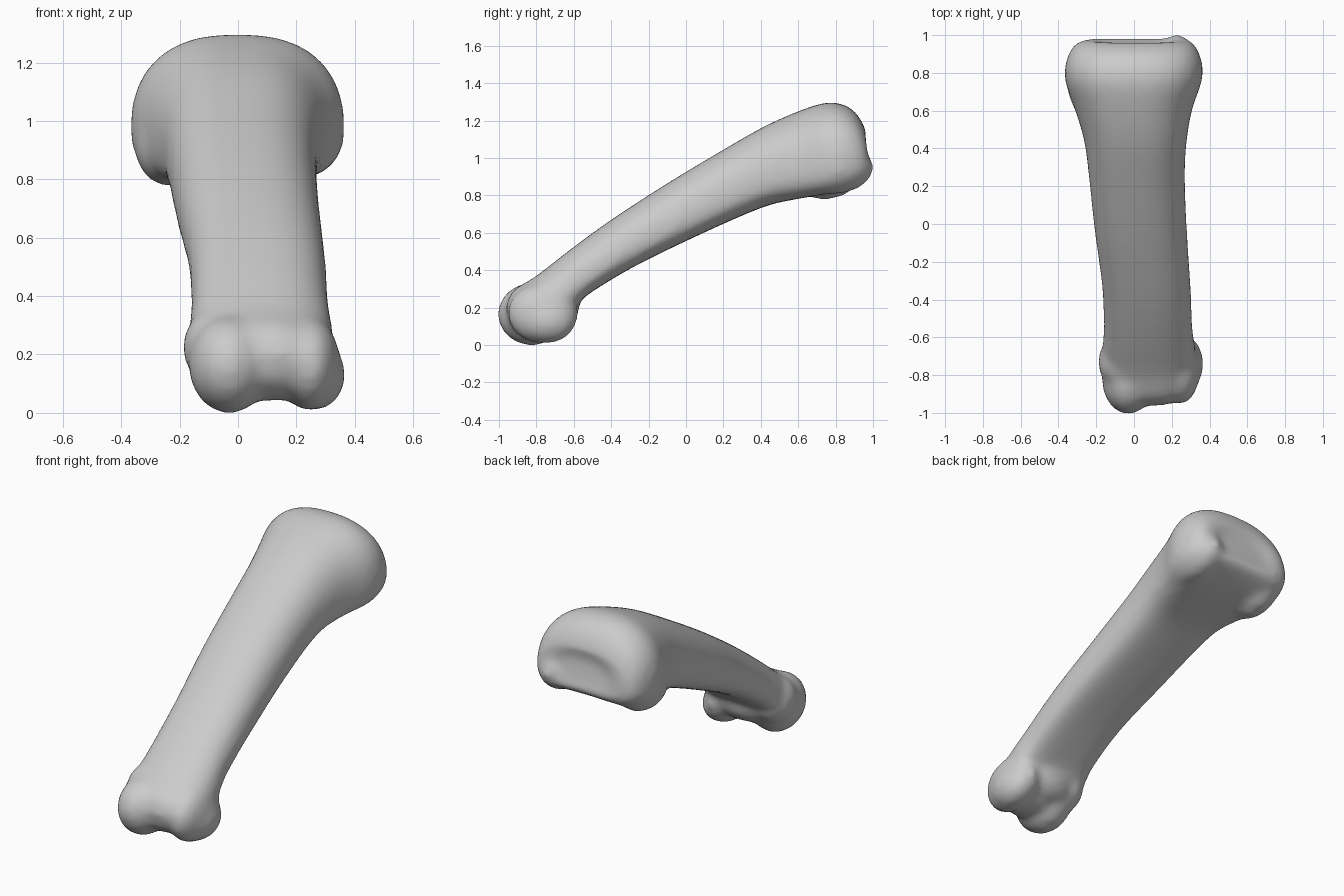
import bpy, bmesh, math
from mathutils import Matrix, Vector

cube = bpy.data.objects.get("Cube")
if cube:
    bpy.data.objects.remove(cube, do_unlink=True)

# Plain bone grey
bone_grey = bpy.data.materials.new("bone_grey")
bone_grey.use_nodes = True
colour = (0.6, 0.6, 0.6, 1)
bone_grey.diffuse_color = colour
bone_grey.node_tree.nodes["Principled BSDF"].inputs["Base Color"].default_value = colour

# Shaft stations: top y, top z, bottom y, bottom z, x min, x max, underside notch
STATIONS = [
    (-.965, .20, -.90, .07, -.06, .25, .10),
    (-.925, .29, -.77, .05, -.12, .30, .10),
    (-.80, .37, -.60, .18, -.165, .325, .08),
    (-.62, .51, -.50, .27, -.16, .31, .05),
    (-.40, .67, -.27, .41, -.17, .30, .04),
    (-.10, .865, .03, .555, -.21, .28, .04),
    (.20, 1.045, .30, .675, -.24, .27, .04),
    (.42, 1.17, .46, .73, -.265, .28, .05),
    (.60, 1.25, .62, .745, -.315, .31, .08),
    (.74, 1.295, .77, .76, -.365, .36, .10),
    (.83, 1.29, .88, .79, -.36, .36, .11),
    (.905, 1.245, .965, .835, -.32, .325, .11),
    (.96, 1.15, .985, .89, -.25, .27, .09),
    (.945, 1.09, .97, .95, -.15, .17, .05),
]
AROUND, STEPS = 36, 4


def spow(value, power):
    return math.copysign(abs(value) ** power, value)


def spline(a, b, c, d, t):
    return [(2 * q + (r - p) * t + (2 * p - 5 * q + 4 * r - s) * t * t
             + (3 * q - p - 3 * r + s) * t ** 3) / 2
            for p, q, r, s in zip(a, b, c, d)]


def section(station):
    ty, tz, by, bz, left, right, notch = station
    top, bottom = Vector((0, ty, tz)), Vector((0, by, bz))
    points = []
    for i in range(AROUND):
        angle = math.tau * i / AROUND
        c, s = math.cos(angle), math.sin(angle)
        side = spow(c, .8)
        # Rounded above, flatter and grooved below
        if s > 0:
            v = .4 + .6 * spow(s, .9)
        else:
            v = .4 + .4 * spow(s, .7) + notch * s ** 4
        p = bottom.lerp(top, v)
        p.x = (left + right) / 2 + side * (right - left) / 2
        points.append(p)
    return points


def add_loft(bm):
    last = len(STATIONS) - 1
    rows = []
    for i in range(last):
        control = [STATIONS[min(max(i + k, 0), last)] for k in (-1, 0, 1, 2)]
        rows += [spline(*control, step / STEPS) for step in range(STEPS)]
    rows.append(STATIONS[last])
    rings = [[bm.verts.new(p) for p in section(row)] for row in rows]
    for a, b in zip(rings, rings[1:]):
        for i in range(AROUND):
            j = (i + 1) % AROUND
            bm.faces.new((a[i], a[j], b[j], b[i]))
    bm.faces.new(rings[0])
    bm.faces.new(rings[-1])


def add_knob(bm, centre, radii, tilt=0):
    matrix = (Matrix.Translation(centre) @ Matrix.Rotation(math.radians(tilt), 4, 'X')
              @ Matrix.Diagonal((*radii, 1)))
    bmesh.ops.create_uvsphere(bm, u_segments=32, v_segments=16, radius=1, matrix=matrix)


bm = bmesh.new()
add_loft(bm)

# Knuckle: two condyles, the saddle and web between them, and the side bumps
add_knob(bm, (-.03, -.825, .165), (.14, .183, .168))
add_knob(bm, (.245, -.765, .168), (.105, .19, .163))
add_knob(bm, (.11, -.79, .18), (.20, .17, .14))
add_knob(bm, (.09, -.69, .21), (.20, .12, .13))
add_knob(bm, (-.08, -.73, .225), (.11, .14, .13))
add_knob(bm, (.268, -.74, .13), (.10, .15, .12))

# Base: the two tubercles on the underside, blending into the shaft
add_knob(bm, (-.24, .755, .92), (.115, .19, .142), 8)
add_knob(bm, (.225, .79, .94), (.125, .215, .135), 4)

bmesh.ops.recalc_face_normals(bm, faces=bm.faces)
mesh = bpy.data.meshes.new("finger_bone")
bm.to_mesh(mesh)
bm.free()
mesh.materials.append(bone_grey)
bone = bpy.data.objects.new("finger_bone", mesh)
bpy.context.collection.objects.link(bone)

# Fuse the parts into one soft surface
fuse = bone.modifiers.new("fuse", 'REMESH')
fuse.mode = 'VOXEL'
fuse.voxel_size = .02
fuse.use_smooth_shade = True
soften = bone.modifiers.new("soften", 'SMOOTH')
soften.factor = .5
soften.iterations = 14
